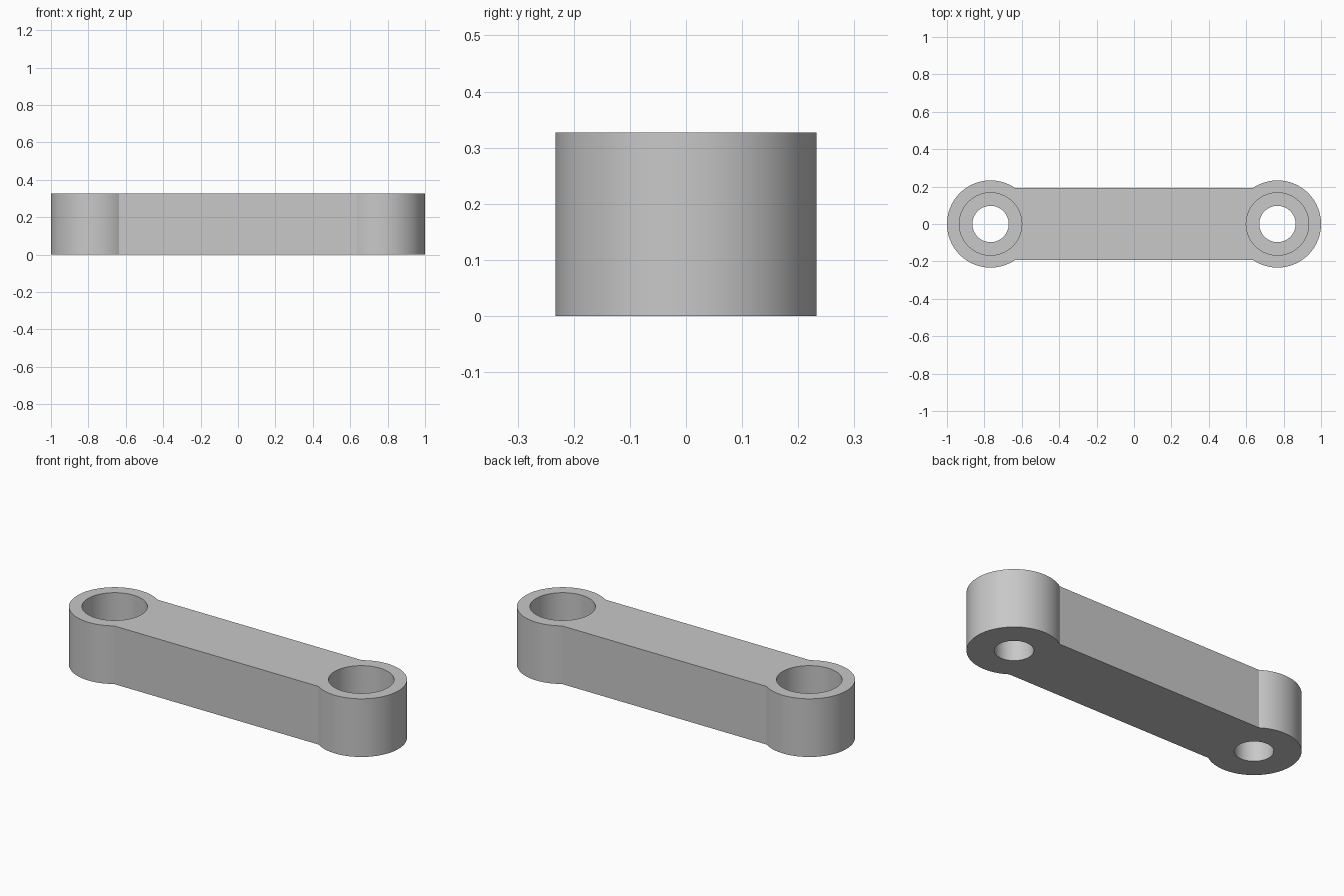
import bpy, bmesh
from math import asin, cos, sin, pi

cube = bpy.data.objects.get("Cube")
if cube:
    bpy.data.objects.remove(cube, do_unlink=True)

HEIGHT = 0.327
CENTRE = 0.767        # distance of each eye from the middle
EYE_R = 0.233
BAR_HALF = 0.193
HOLE_R = 0.097
BORE_R = 0.167
BORE_DEPTH = 0.18
SEGMENTS = 96

grey = bpy.data.materials.new("grey_metal")
grey.use_nodes = True
colour = (0.58, 0.58, 0.58, 1)
grey.diffuse_color = colour
grey.node_tree.nodes["Principled BSDF"].inputs["Base Color"].default_value = colour


def make_object(name, bm):
    bmesh.ops.recalc_face_normals(bm, faces=bm.faces)
    mesh = bpy.data.meshes.new(name)
    bm.to_mesh(mesh)
    bm.free()
    mesh.materials.append(grey)
    obj = bpy.data.objects.new(name, mesh)
    bpy.context.collection.objects.link(obj)
    return obj


def cut_cylinder(target, name, x, radius, bottom, top):
    """Subtract an upright cylinder from the target."""
    bm = bmesh.new()
    bmesh.ops.create_cone(bm, cap_ends=True, segments=SEGMENTS,
                          radius1=radius, radius2=radius, depth=top - bottom)
    bmesh.ops.translate(bm, verts=bm.verts, vec=(x, 0, (bottom + top) / 2))
    cutter = make_object(name, bm)
    cutter.hide_render = True
    mod = target.modifiers.new(name, "BOOLEAN")
    mod.operation = "DIFFERENCE"
    mod.solver = "EXACT"
    mod.object = cutter
    bpy.context.view_layer.objects.active = target
    bpy.ops.object.modifier_apply(modifier=mod.name)
    bpy.data.objects.remove(cutter, do_unlink=True)


# Link body: two round eyes joined by a straight bar, as one outline
start = pi - asin(BAR_HALF / EYE_R)
arc = [-start + 2 * start * i / SEGMENTS for i in range(SEGMENTS + 1)]
right_end = [(CENTRE + EYE_R * cos(a), EYE_R * sin(a)) for a in arc]
outline = right_end + [(-x, -y) for x, y in right_end]
bm = bmesh.new()
base = bm.faces.new([bm.verts.new((x, y, 0)) for x, y in outline])
extruded = bmesh.ops.extrude_face_region(bm, geom=[base], use_keep_orig=True)
top_verts = [v for v in extruded["geom"] if isinstance(v, bmesh.types.BMVert)]
bmesh.ops.translate(bm, verts=top_verts, vec=(0, 0, HEIGHT))
link = make_object("connecting_link", bm)

# Counterbored bolt hole through each eye
for side in (-1, 1):
    x = side * CENTRE
    cut_cylinder(link, "bolt_hole", x, HOLE_R, -0.1, HEIGHT + 0.1)
    cut_cylinder(link, "counterbore", x, BORE_R, HEIGHT - BORE_DEPTH, HEIGHT + 0.1)

# Smooth curved walls, sharp rims
bpy.ops.object.select_all(action="DESELECT")
link.select_set(True)
bpy.context.view_layer.objects.active = link
bpy.ops.object.shade_smooth_by_angle(angle=pi / 7)
